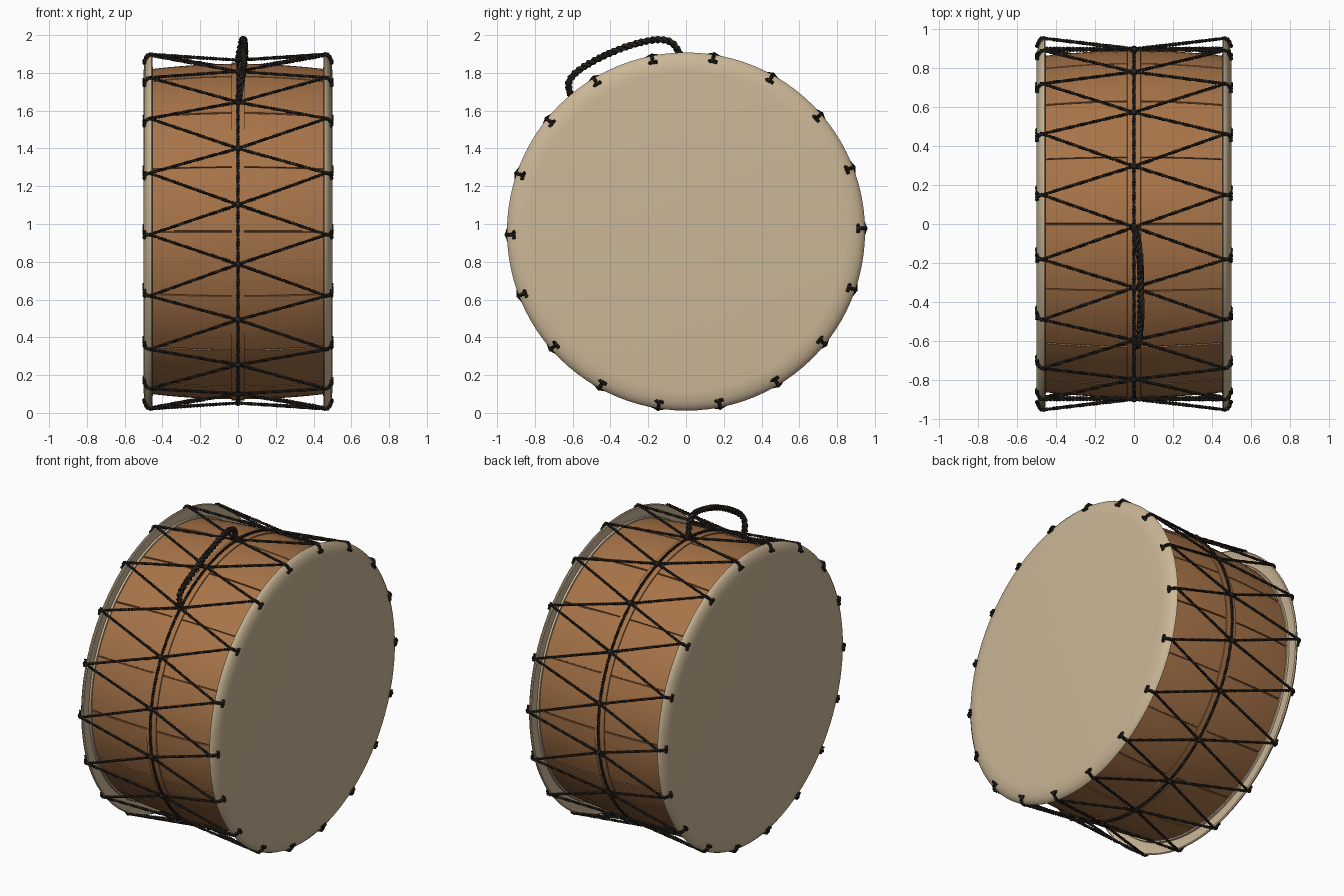
import bpy, bmesh, math
from mathutils import Vector

if "Cube" in bpy.data.objects:
    bpy.data.objects.remove(bpy.data.objects["Cube"])

CZ = 0.96          # height of the drum axis
TIES = 18          # lacing points per head
STAVES = 16


def material(name, rgb):
    m = bpy.data.materials.new(name)
    m.use_nodes = True
    m.diffuse_color = (*rgb, 1)
    bsdf = next(n for n in m.node_tree.nodes if n.type == 'BSDF_PRINCIPLED')
    bsdf.inputs["Base Color"].default_value = (*rgb, 1)
    bsdf.inputs["Roughness"].default_value = 0.7
    return m


WOOD = material("warm wood", (0.39, 0.175, 0.066))
SEAM = material("dark wood seam", (0.16, 0.065, 0.025))
SKIN = material("cream hide", (0.60, 0.475, 0.31))
ROPE = material("dark rope", (0.02, 0.016, 0.012))


def polar(x, r, deg):
    a = math.radians(deg)
    return Vector((x, r * math.cos(a), CZ + r * math.sin(a)))


def select_only(ob):
    bpy.ops.object.select_all(action='DESELECT')
    ob.select_set(True)
    bpy.context.view_layer.objects.active = ob


def lathe(name, profile, steps, mats):
    """Spin (x, r) points about the drum axis; steps are (degrees, radius offset)."""
    bm = bmesh.new()
    rings = [[bm.verts.new(polar(x, max(r + d, 0), a)) for x, r in profile]
             for a, d in steps]
    for k, ring in enumerate(rings):
        n = (k + 1) % len(rings)
        sunk = steps[k][1] < 0 and steps[n][1] < 0
        for i in range(len(profile) - 1):
            f = bm.faces.new((ring[i], ring[i + 1], rings[n][i + 1], rings[n][i]))
            f.material_index = 1 if sunk else 0
    bmesh.ops.remove_doubles(bm, verts=bm.verts, dist=1e-5)
    bmesh.ops.recalc_face_normals(bm, faces=bm.faces)
    me = bpy.data.meshes.new(name)
    bm.to_mesh(me)
    bm.free()
    for m in mats:
        me.materials.append(m)
    ob = bpy.data.objects.new(name, me)
    bpy.context.collection.objects.link(ob)
    select_only(ob)
    bpy.ops.object.shade_smooth_by_angle(angle=math.radians(35))
    return ob


def smooth_path(pts, n=12):
    """Catmull-Rom samples through the points."""
    p = [pts[0] * 2 - pts[1]] + pts + [pts[-1] * 2 - pts[-2]]
    out = []
    for a, b, c, d in zip(p, p[1:], p[2:], p[3:]):
        for i in range(n):
            t = i / n
            out.append(0.5 * (2 * b + (c - a) * t + (2 * a - 5 * b + 4 * c - d) * t ** 2
                              + (3 * b - a - 3 * c + d) * t ** 3))
    return out + [pts[-1]]


def resample(pts, step):
    out, carry = [], 0.0
    for a, b in zip(pts, pts[1:]):
        length = (b - a).length
        s = carry
        while s < length:
            out.append(a.lerp(b, s / length))
            s += step
        carry = s - length
    return out + [pts[-1]]


def ropes(name, paths, radius, pitch):
    """Each path becomes two strands twisted round each other."""
    cu = bpy.data.curves.new(name, 'CURVE')
    cu.dimensions = '3D'
    cu.bevel_depth = radius * 0.58
    cu.bevel_resolution = 0
    cu.use_fill_caps = True
    for path in paths:
        pts = resample(path, pitch / 6)
        tangents = [(pts[min(i + 1, len(pts) - 1)] - pts[max(i - 1, 0)]).normalized()
                    for i in range(len(pts))]
        side = tangents[0].orthogonal().normalized()
        strands = [[], []]
        for i, (p, t) in enumerate(zip(pts, tangents)):
            side = (side - t * side.dot(t)).normalized()
            turn = i * math.tau / 6
            off = (side * math.cos(turn) + t.cross(side) * math.sin(turn)) * radius * 0.45
            strands[0].append(p + off)
            strands[1].append(p - off)
        for strand in strands:
            sp = cu.splines.new('POLY')
            sp.points.add(len(strand) - 1)
            for q, v in zip(sp.points, strand):
                q.co = (*v, 1)
    cu.materials.append(ROPE)
    ob = bpy.data.objects.new(name, cu)
    bpy.context.collection.objects.link(ob)
    select_only(ob)
    bpy.ops.object.convert(target='MESH')
    bpy.ops.object.shade_smooth_by_angle(angle=math.radians(60))


# Barrel shell with sunken seams between the staves
stave = 360 / STAVES
shell_steps = []
for k in range(STAVES):
    a = k * stave
    shell_steps += [(a - 0.28, 0), (a - 0.2, -0.007), (a + 0.2, -0.007), (a + 0.28, 0)]
    shell_steps += [(a + stave * j / 6, 0) for j in range(1, 6)]
xs = [-0.46 + 0.92 * i / 12 for i in range(13)]
lathe("shell", [(x, 0.888 - 0.028 * (x / 0.46) ** 2) for x in xs], shell_steps, (WOOD, SEAM))

# Raised hoop round the middle
round_steps = [(i * 3.75, 0) for i in range(96)]
lathe("middle_band", [(-0.036, 0.88), (-0.034, 0.894), (0.034, 0.894), (0.036, 0.88)],
      round_steps, (WOOD,))

# Drum heads with rounded shoulders and a flange behind
head = [(0.5, 0), (0.5, 0.845), (0.498, 0.87), (0.492, 0.9), (0.482, 0.925),
        (0.468, 0.943), (0.458, 0.948), (0.453, 0.942), (0.462, 0.915),
        (0.462, 0.872), (0.45, 0.87), (0.45, 0.85)]
for side, label in ((1, "left"), (-1, "right")):
    lathe(label + "_head", [(side * x, r) for x, r in head], round_steps, (SKIN,))

# Zigzag lacing from rim ties to knots on the middle, with hooks over the rims
lacing, hooks = [], []
gap = 360 / TIES
for k in range(TIES):
    a = 1 + k * gap
    for s in (1, -1):
        for turn in (-0.5, 0.5):
            lacing.append([polar(0, 0.908, a + turn * gap), polar(s * 0.468, 0.951, a)])
        hooks.append([polar(s * 0.455, 0.951, a), polar(s * 0.476, 0.95, a),
                      polar(s * 0.49, 0.93, a), polar(s * 0.496, 0.91, a)])
        hooks.append([polar(s * 0.496, 0.912, a - 1.3), polar(s * 0.496, 0.912, a + 1.3)])
ropes("lacing", lacing, 0.0095, 0.036)
ropes("rim_hooks", hooks, 0.011, 0.03)

# Rope round the middle
ropes("middle_rope", [[polar(0, 0.903, i * 3) for i in range(121)]], 0.0095, 0.036)

# Knots where the lacing crosses the middle rope
bm = bmesh.new()
for k in range(TIES):
    made = bmesh.ops.create_icosphere(bm, subdivisions=2, radius=0.017)
    bmesh.ops.translate(bm, verts=made["verts"], vec=polar(0, 0.907, 1 + (k + 0.5) * gap))
me = bpy.data.meshes.new("knots")
bm.to_mesh(me)
bm.free()
me.materials.append(ROPE)
knots = bpy.data.objects.new("knots", me)
bpy.context.collection.objects.link(knots)
select_only(knots)
bpy.ops.object.shade_smooth()

# Carrying handle arched between two knots
handle = [(0, -0.02, 1.865), (0.01, -0.045, 1.92), (0.022, -0.09, 1.968), (0.03, -0.19, 1.972),
          (0.036, -0.38, 1.915), (0.03, -0.54, 1.832), (0.02, -0.615, 1.765),
          (0.01, -0.618, 1.705), (0, -0.59, 1.645)]
ropes("handle", [smooth_path([Vector(p) for p in handle])], 0.021, 0.06)
